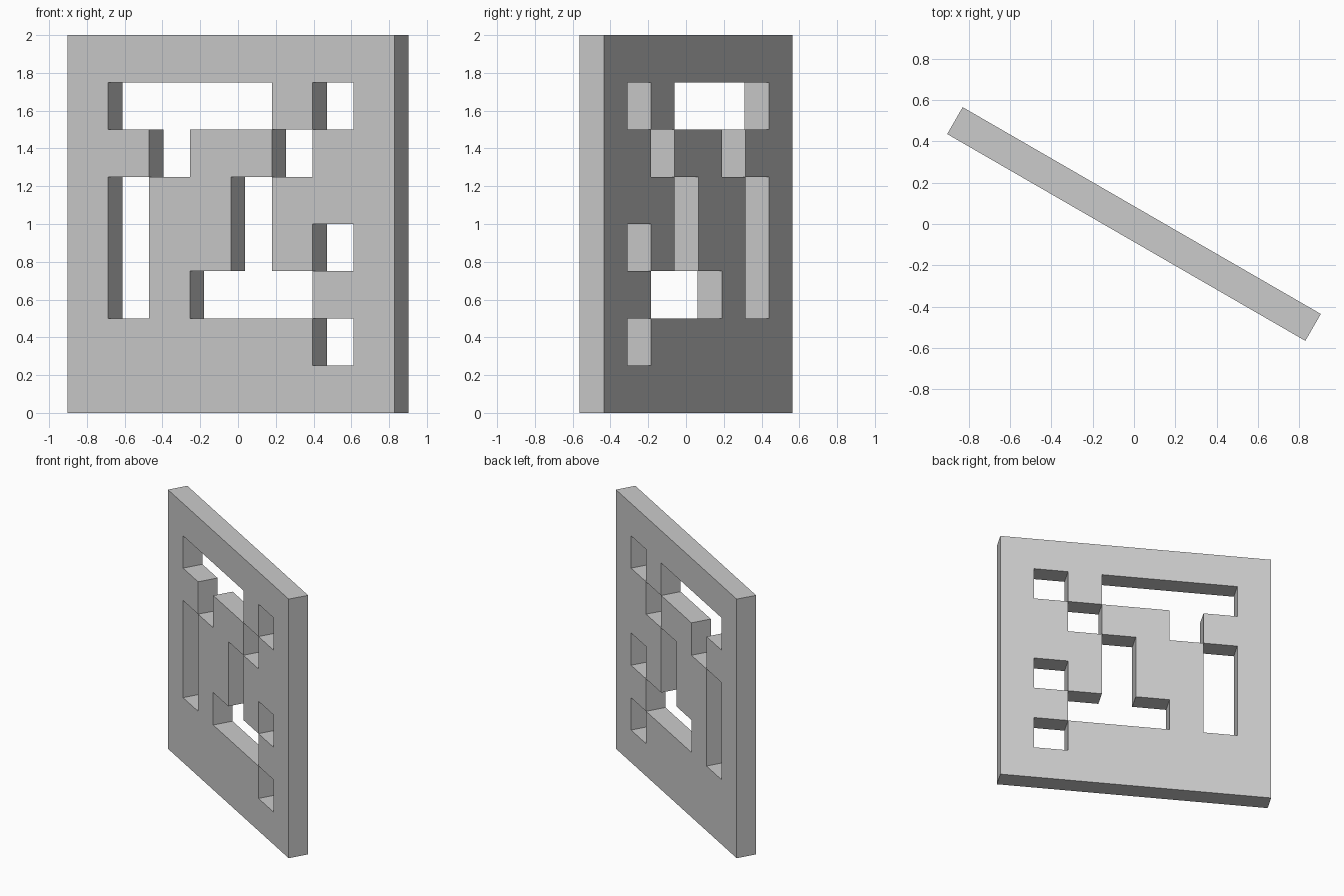
import bpy
import bmesh
import math
from mathutils import Matrix

cube = bpy.data.objects.get("Cube")
if cube:
    bpy.data.objects.remove(cube, do_unlink=True)

# Openings by cell, top row first: '#' is solid, '.' is open
PATTERN = [
    "########",
    "#....#.#",
    "##.##.##",
    "#.##.###",
    "#.##.#.#",
    "#.#...##",
    "######.#",
    "########",
]
CELLS = len(PATTERN)
CELL = 2.0 / CELLS
THICKNESS = 0.15

# Plain grey material
grey = bpy.data.materials.new("light_grey")
grey.use_nodes = True
colour = (0.6, 0.6, 0.6, 1.0)
grey.diffuse_color = colour
grey.node_tree.nodes["Principled BSDF"].inputs["Base Color"].default_value = colour

# Upright grid sheet with the open cells removed
bm = bmesh.new()
bmesh.ops.create_grid(bm, x_segments=CELLS, y_segments=CELLS, size=1.0)
open_cells = []
for face in bm.faces:
    centre = face.calc_center_median()
    column = int((centre.x + 1) / CELL)
    row = int((1 - centre.y) / CELL)
    if PATTERN[row][column] == ".":
        open_cells.append(face)
bmesh.ops.delete(bm, geom=open_cells, context="FACES")
turn = Matrix.Rotation(math.radians(-30), 4, "Z")
stand = Matrix.Rotation(math.radians(90), 4, "X")
bm.transform(Matrix.Translation((0, 0, 1)) @ turn @ stand)

mesh = bpy.data.meshes.new("pierced_panel")
bm.to_mesh(mesh)
bm.free()
mesh.materials.append(grey)
panel = bpy.data.objects.new("pierced_panel", mesh)
bpy.context.collection.objects.link(panel)

# Thickness, centred on the sheet
solid = panel.modifiers.new("thickness", "SOLIDIFY")
solid.thickness = THICKNESS
solid.offset = 0
